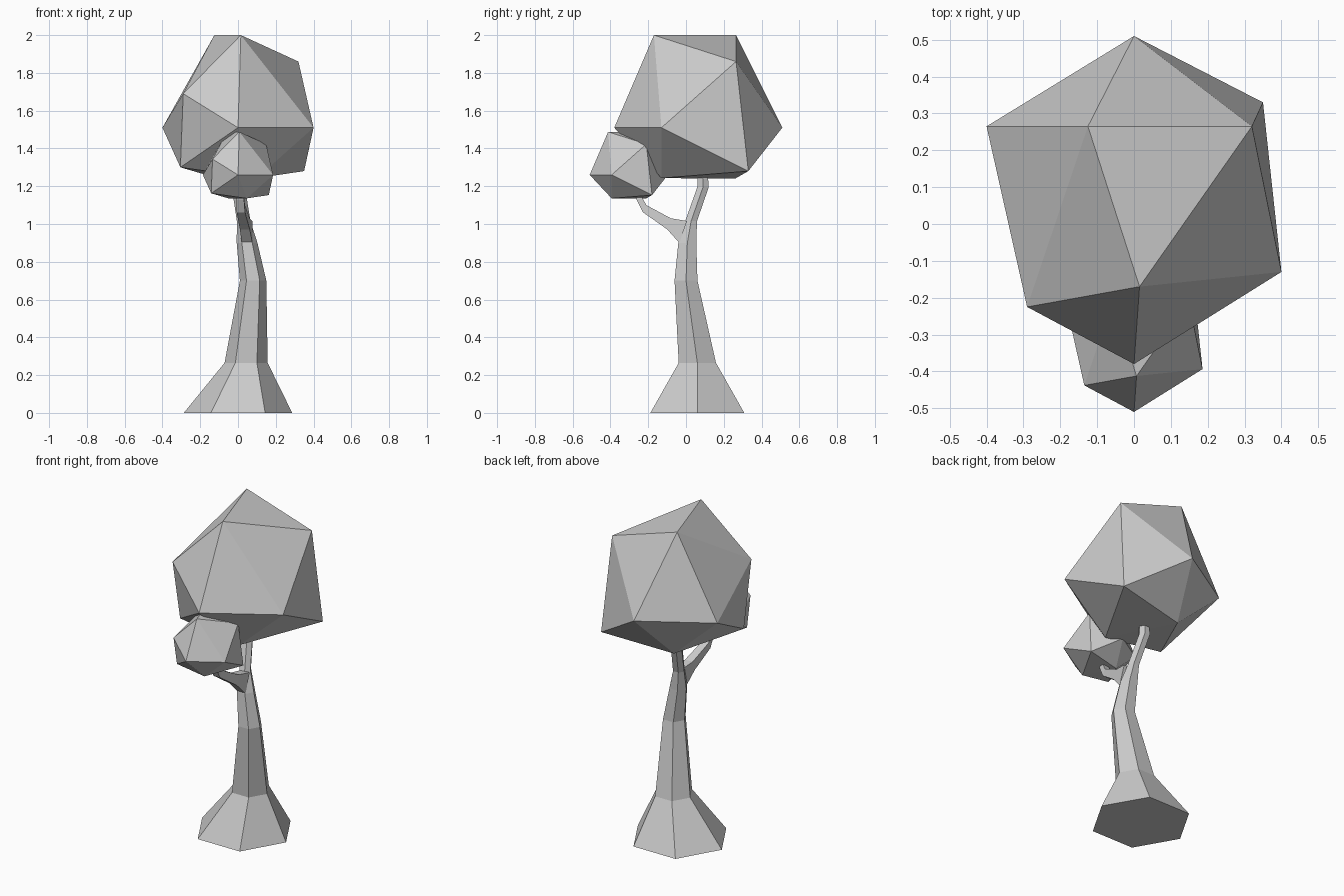
import bpy, bmesh, math
from mathutils import Vector

if "Cube" in bpy.data.objects:
    bpy.data.objects.remove(bpy.data.objects["Cube"])


def finish(name, bm):
    bmesh.ops.recalc_face_normals(bm, faces=bm.faces)
    mesh = bpy.data.meshes.new(name)
    bm.to_mesh(mesh)
    bm.free()
    obj = bpy.data.objects.new(name, mesh)
    bpy.context.collection.objects.link(obj)
    return obj


def loft(name, rings):
    """Skin a list of equal-sized point rings and cap both ends."""
    bm = bmesh.new()
    loops = [[bm.verts.new(p) for p in ring] for ring in rings]
    n = len(loops[0])
    for a, b in zip(loops, loops[1:]):
        for i in range(n):
            j = (i + 1) % n
            bm.faces.new((a[i], a[j], b[j], b[i]))
    bm.faces.new(loops[0])
    bm.faces.new(loops[-1])
    return finish(name, bm)


def hexagon(x, y, z, r):
    return [(x + r * math.cos(math.radians(60 * i)),
             y + r * math.sin(math.radians(60 * i)), z) for i in range(6)]


# Trunk: flared six-sided stem, x, y, z, radius
trunk_path = [(0, 0.06, 0, 0.287), (0.043, 0.06, 0.265, 0.114),
              (0.08, 0.0, 0.70, 0.07), (0.048, 0.007, 0.90, 0.055),
              (0.03, 0.027, 1.015, 0.036), (0.002, 0.09, 1.195, 0.035),
              (0.0, 0.087, 1.30, 0.03)]
loft("trunk", [hexagon(*p) for p in trunk_path])

# Branch: four-sided limb, centre x, half width, lower (y, z), upper (y, z)
branch_path = [(0.048, 0.028, (-0.035, 0.90), (0.005, 1.016)),
               (0.036, 0.026, (-0.10, 0.972), (-0.08, 1.03)),
               (0.015, 0.022, (-0.228, 1.062), (-0.21, 1.10)),
               (0.012, 0.020, (-0.262, 1.13), (-0.232, 1.14)),
               (0.010, 0.018, (-0.272, 1.19), (-0.242, 1.19))]
loft("branch", [[(x - w, *lo), (x + w, *lo), (x + w, *hi), (x - w, *hi)]
                for x, w, lo, hi in branch_path])

# Foliage: uneven twenty-faced clump, given relative to its front corner
front_corner = Vector((0, -0.38, 1.51))
clump = [(0.015, -0.17, 2.0), (-0.125, 0.265, 2.0), (0.32, 0.265, 1.86),
         (0.40, -0.13, 1.51), (0, -0.38, 1.51), (-0.29, -0.225, 1.69),
         (-0.40, 0.265, 1.51), (0, 0.51, 1.51), (0.35, 0.33, 1.28),
         (-0.10, 0.26, 1.24), (0.10, -0.13, 1.243), (-0.305, -0.13, 1.30)]


def foliage(name, corner, scale):
    bm = bmesh.new()
    for p in clump:
        bm.verts.new(Vector(corner) + scale * (Vector(p) - front_corner))
    bmesh.ops.convex_hull(bm, input=bm.verts)
    return finish(name, bm)


foliage("large_foliage", front_corner, 1.0)
foliage("small_foliage", (0, -0.51, 1.26), 0.465)
